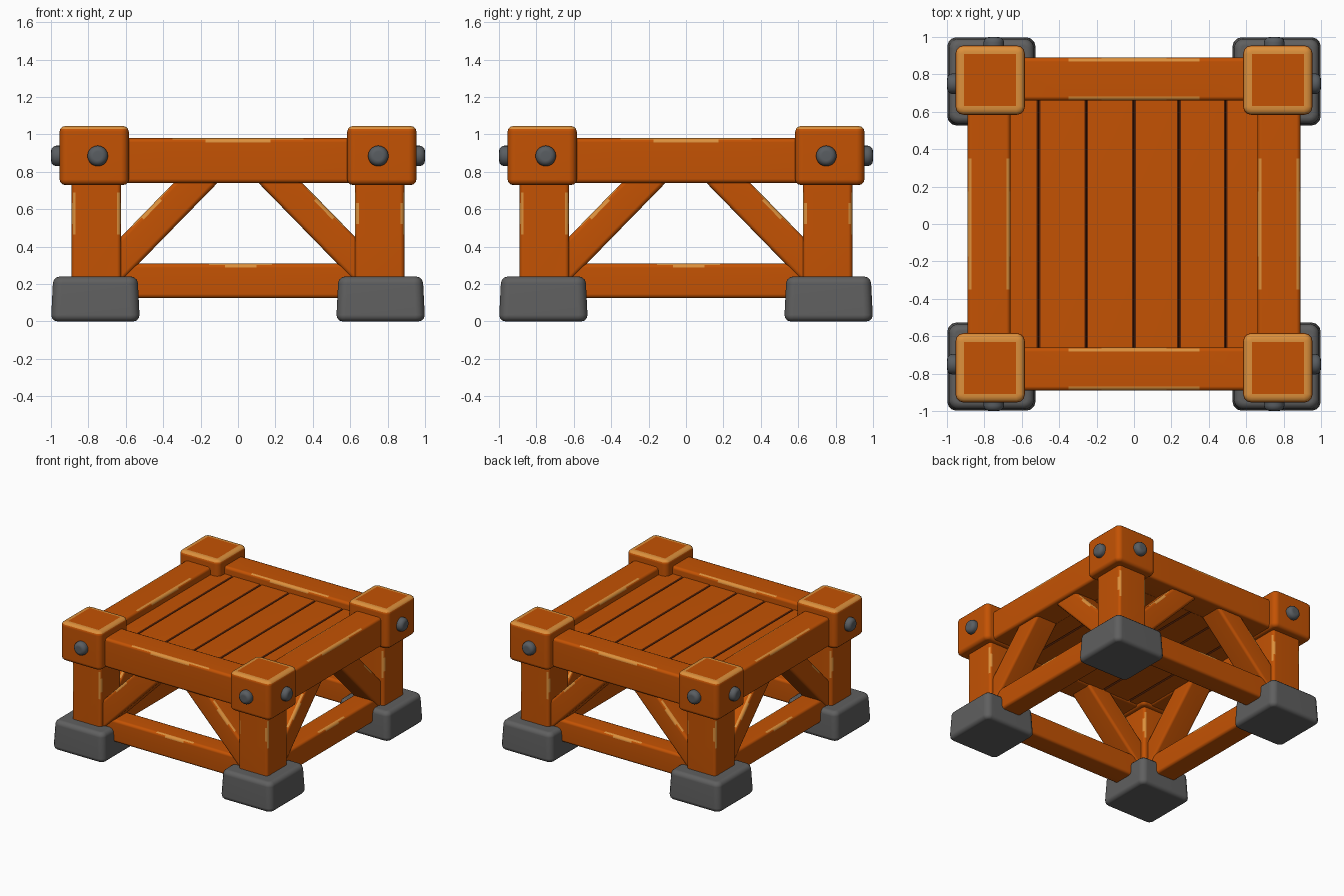
import bpy, bmesh
from math import radians, pi
from mathutils import Matrix, Vector

if "Cube" in bpy.data.objects:
    bpy.data.objects.remove(bpy.data.objects["Cube"], do_unlink=True)


def material(name, rgb):
    m = bpy.data.materials.new(name)
    m.use_nodes = True
    m.diffuse_color = (*rgb, 1)
    bsdf = m.node_tree.nodes["Principled BSDF"]
    bsdf.inputs["Base Color"].default_value = (*rgb, 1)
    bsdf.inputs["Roughness"].default_value = 0.8
    return m


WOOD = material("orange wood", (0.55, 0.085, 0.001))
WORN = material("worn light wood", (0.72, 0.28, 0.045))
GAP = material("dark wood gap", (0.09, 0.015, 0.002))
STONE = material("grey stone", (0.115, 0.115, 0.115))
IRON = material("grey iron", (0.10, 0.11, 0.12))


def finish(bm, name, matrix, mats):
    bmesh.ops.recalc_face_normals(bm, faces=bm.faces)
    mesh = bpy.data.meshes.new(name)
    bm.to_mesh(mesh)
    bm.free()
    obj = bpy.data.objects.new(name, mesh)
    obj.matrix_world = matrix
    bpy.context.collection.objects.link(obj)
    for m in mats:
        mesh.materials.append(m)
    bpy.ops.object.select_all(action="DESELECT")
    obj.select_set(True)
    bpy.context.view_layer.objects.active = obj
    bpy.ops.object.shade_smooth_by_angle(angle=radians(50))
    # keeps the large faces flat next to their rounded edges
    obj.modifiers.new("flat_faces", "WEIGHTED_NORMAL").keep_sharp = True


def rounded_box(size, radius, segments=2, taper=1.0):
    """Box with softly rounded corners, then rounded top and bottom rims."""
    bm = bmesh.new()
    bmesh.ops.create_cube(bm, size=1)
    for v in bm.verts:
        if v.co.z > 0:
            v.co.x *= taper
            v.co.y *= taper
        v.co = Vector(a * b for a, b in zip(v.co, size))
    for upright, offset in ((True, radius * 1.4), (False, radius)):
        edges = [e for e in bm.edges
                 if (abs(e.verts[0].co.z - e.verts[1].co.z) > size[2] / 2) == upright]
        bmesh.ops.bevel(bm, geom=edges, offset=offset, segments=segments,
                        profile=0.5, affect="EDGES")
    bm.normal_update()
    return bm


def beam(name, start, end, width, height, turn, worn=(-0.25, 0.25), all_edges=False):
    """Timber between two points; the worn streaks taper down over its edges."""
    start, end = Vector(start), Vector(end)
    axis = (end - start).normalized()
    side = Vector((0, 1, 0))
    up = axis.cross(side)
    if up.z < 0:
        side, up = -side, -up
    length = (end - start).length
    bm = rounded_box((length, width, height), 0.022)
    middle, half = sum(worn) / 2, (worn[1] - worn[0]) / 2
    for k in (-1, -0.5, 0.5, 1):
        bmesh.ops.bisect_plane(bm, geom=bm.verts[:] + bm.edges[:] + bm.faces[:],
                               plane_co=((middle + k * half) * length, 0, 0),
                               plane_no=(1, 0, 0))
    bm.normal_update()
    for f in bm.faces:
        n, t = f.normal, f.calc_center_median().x / length
        on_edge = abs(n.y) > 0.2 and abs(n.z) > 0.2
        reach = half if abs(n.z) > abs(n.y) else half / 2
        if on_edge and abs(t - middle) < reach and (all_edges or n.z > 0):
            f.material_index = 1
    frame = Matrix((axis, side, up)).transposed().to_4x4()
    frame.translation = (start + end) / 2
    finish(bm, name, turn @ frame, (WOOD, WORN))


def cap(name, centre, turn):
    """Corner block with a worn rim around the top."""
    bm = rounded_box((0.37, 0.37, 0.315), 0.03, 3)
    top = max(bm.faces, key=lambda f: f.calc_center_median().z)
    rim = bmesh.ops.inset_region(bm, faces=[top], thickness=0.016)["faces"]
    for f in rim:
        f.material_index = 1
    bm.normal_update()
    for f in bm.faces:
        if 0.5 < f.normal.z < 0.99:
            f.material_index = 1
    finish(bm, name, turn @ Matrix.Translation(centre), (WOOD, WORN))


def bolt(name, centre, rotation, turn):
    bm = bmesh.new()
    bmesh.ops.create_cone(bm, cap_ends=True, segments=20, radius1=0.055,
                          radius2=0.055, depth=0.1)
    rim = [e for e in bm.edges if all(v.co.z > 0 for v in e.verts)]
    bmesh.ops.bevel(bm, geom=rim, offset=0.03, segments=3, profile=0.5, affect="EDGES")
    finish(bm, name, turn @ Matrix.Translation(centre) @ rotation, (IRON,))


# One side and one corner, repeated around the four sides
SIDES = ("front", "left", "back", "right")
CORNERS = ("front_left", "back_left", "back_right", "front_right")
for i, (side, corner) in enumerate(zip(SIDES, CORNERS)):
    turn = Matrix.Rotation(i * pi / 2, 4, "Z")

    # Corner: stone foot, post, cap block and two bolts
    foot = rounded_box((0.475, 0.475, 0.24), 0.035, 3, taper=0.95)
    finish(foot, corner + "_foot",
           turn @ Matrix.Translation((0.7625, -0.7625, 0.12)), (STONE,))
    beam(corner + "_post", (0.757, -0.757, 0.15), (0.757, -0.757, 0.85), 0.265, 0.265,
         turn, (-0.05, 0.27), True)
    cap(corner + "_cap", (0.769, -0.769, 0.887), turn)
    bolt(corner + "_bolt_a", (0.75, -0.95, 0.885), Matrix.Rotation(pi / 2, 4, "X"), turn)
    bolt(corner + "_bolt_b", (0.95, -0.75, 0.885), Matrix.Rotation(pi / 2, 4, "Y"), turn)

    # Side: upper rail, lower rail and two diagonal braces
    beam(side + "_top_rail", (-0.7, -0.775, 0.86), (0.7, -0.775, 0.86), 0.23, 0.24, turn)
    beam(side + "_lower_rail", (-0.7, -0.76, 0.217), (0.7, -0.76, 0.217), 0.18, 0.185,
         turn, (-0.11, 0.13))
    for s, label in ((-1, "a"), (1, "b")):
        beam(side + "_brace_" + label, (s * 0.74, -0.76, 0.215), (s * 0.13, -0.76, 0.84),
             0.2, 0.168, turn, (-0.12, 0.2))

# Thick deck planks with dark seams
seams = (-0.76, -0.51, -0.255, 0, 0.24, 0.49, 0.76)
for i, (a, b) in enumerate(zip(seams, seams[1:])):
    bm = rounded_box((b - a, 1.4, 0.17), 0.01, 1)
    for f in bm.faces:
        if abs(f.normal.x) > 0.2:
            f.material_index = 1
    finish(bm, f"deck_plank_{i + 1}", Matrix.Translation(((a + b) / 2, 0, 0.835)),
           (WOOD, GAP))
